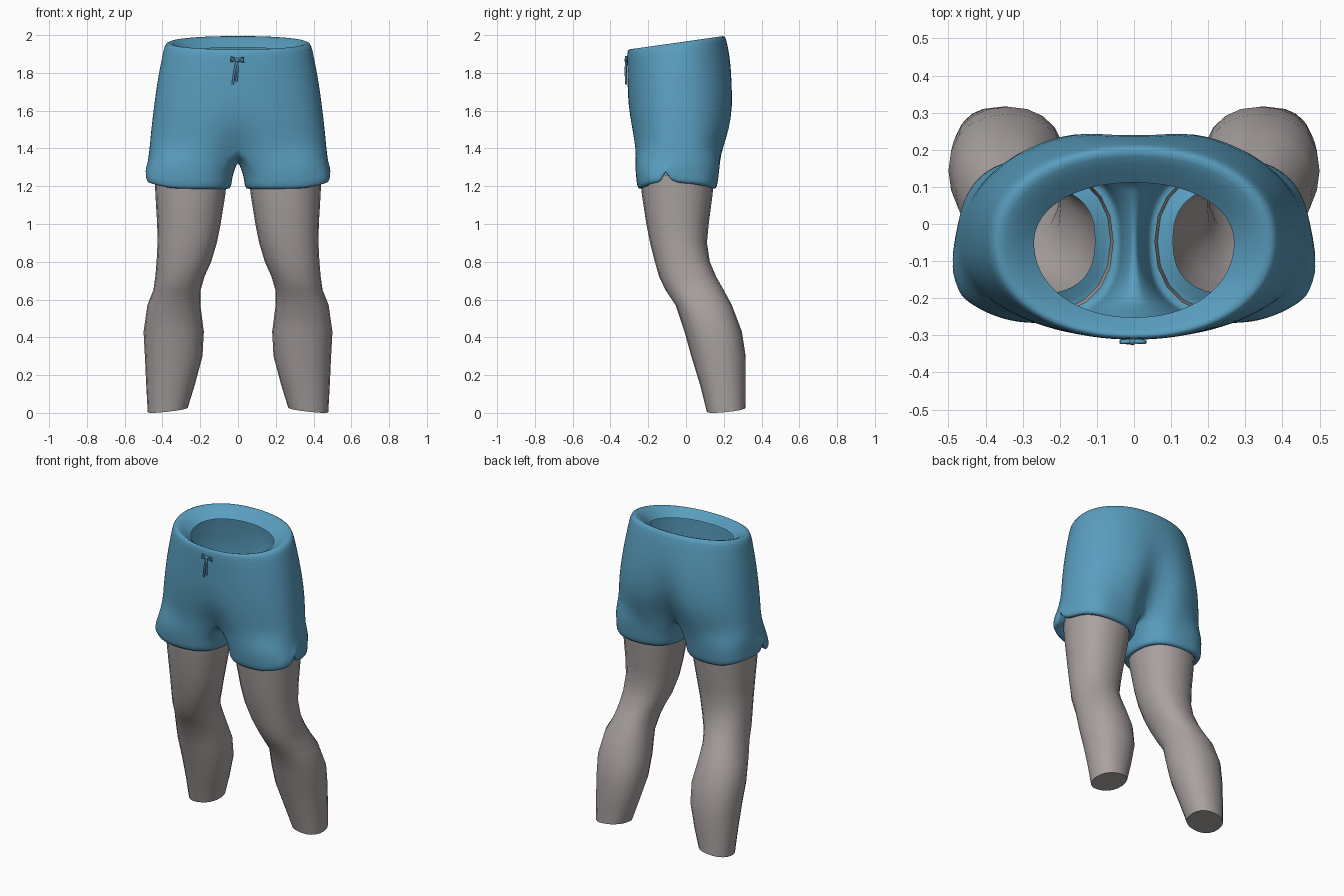
import bpy, bmesh, math
from mathutils import Vector

if "Cube" in bpy.data.objects:
    bpy.data.objects.remove(bpy.data.objects["Cube"])


def material(name, rgb):
    m = bpy.data.materials.new(name)
    m.diffuse_color = (*rgb, 1.0)
    m.use_nodes = True
    m.node_tree.nodes["Principled BSDF"].inputs["Base Color"].default_value = m.diffuse_color
    return m


BLUE = material("blue fabric", (0.10, 0.34, 0.52))
GREY = material("warm grey skin", (0.40, 0.36, 0.355))


def spow(v, p):
    return math.copysign(abs(v) ** p, v)


def bridge(bm, upper, lower, closed):
    n = len(upper)
    for j in range(n if closed else n - 1):
        k = (j + 1) % n
        bm.faces.new((upper[j], lower[j], lower[k], upper[k])).smooth = True


def finish(bm, name, mat, subdivide=0):
    mesh = bpy.data.meshes.new(name)
    bm.to_mesh(mesh)
    bm.free()
    obj = bpy.data.objects.new(name, mesh)
    bpy.context.collection.objects.link(obj)
    mesh.materials.append(mat)
    mirror = obj.modifiers.new("mirror", 'MIRROR')
    mirror.merge_threshold = 0.001
    if subdivide:
        sub = obj.modifiers.new("subdivide", 'SUBSURF')
        sub.levels = sub.render_levels = subdivide
    return obj


# ---- shorts: half torso loft that turns into one closed leg sleeve ----
H = 24            # spans from front centre to back centre
C = 11            # points along the crotch
SIDE = H // 2     # column of the side slit


def torso_ring(z, w, yf, yb, tilt, p, cf, cb):
    yc = -0.05
    pts = []
    for j in range(H + 1):
        t = math.pi * (j / H - 0.5)
        x = w * max(0.0, math.cos(t)) ** p
        if j in (0, H):
            x = 0.0
        s = spow(math.sin(t), p)
        depth, cleft = (yc - yf, cf) if s < 0 else (yb - yc, cb)
        y = yc + s * depth * (1 - cleft * math.exp(-(x / 0.09) ** 2))
        pts.append(Vector((x, y, z + tilt * s)))
    return pts


def sleeve_ring(z, x0, x1, y0, y1, rise, dip, slit):
    angles = [math.radians(-135 + 270 * j / H) for j in range(H + 1)]
    angles += [math.radians(135 + 90 * (k + 1) / (C + 1)) for k in range(C)]
    cx, cy, hw, hd = (x0 + x1) / 2, (y0 + y1) / 2, (x1 - x0) / 2, (y1 - y0) / 2
    pts = []
    for a in angles:
        c = math.cos(a)
        pts.append(Vector((cx + hw * spow(c, 0.8), cy + hd * spow(math.sin(a), 0.8),
                           z + rise * max(0, c) ** 2 - dip * max(0, -c))))
    if slit:
        # pull the columns beside the slit together and lift its middle
        for j in range(SIDE - 5, SIDE + 6):
            pts[j].y -= 0.06 * math.exp(-((j - SIDE) / 3) ** 2)
        mid = pts[SIDE]
        for d in (-1, 1):
            pts[SIDE + d].y = mid.y + d * 0.018
            pts[SIDE + d].x += 0.008
        mid.z = slit
    return pts


# z, half width, front y, back y, tilt, squareness, front cleft, back cleft
torso = [
    (1.905, 0.270, -0.252, 0.112, 0.030, 0.95, 0, 0),
    (1.945, 0.325, -0.283, 0.165, 0.034, 0.95, 0, 0),
    (1.967, 0.370, -0.303, 0.202, 0.036, 0.93, 0, 0),
    (1.945, 0.391, -0.313, 0.214, 0.034, 0.93, 0, 0),
    (1.870, 0.405, -0.312, 0.232, 0.020, 0.92, 0, 0),
    (1.760, 0.427, -0.310, 0.252, 0.0, 0.90, 0, 0.03),
    (1.620, 0.446, -0.307, 0.262, 0.0, 0.87, 0, 0.12),
    (1.500, 0.460, -0.294, 0.245, 0.0, 0.84, 0.07, 0.25),
    (1.410, 0.468, -0.280, 0.212, 0.0, 0.82, 0.28, 0.40),
]
# z, inner x, outer x, front y, back y, outer rise, inner dip, slit height
sleeve = [
    (1.325, 0.018, 0.478, -0.272, 0.182, 0.0, 0.040, 0),
    (1.250, 0.030, 0.485, -0.265, 0.172, 0.030, 0.0, 1.315),
    (1.197, 0.035, 0.489, -0.260, 0.167, 0.035, 0.0, 1.305),
    (1.178, 0.050, 0.477, -0.245, 0.150, 0.035, 0.0, 1.300),
    (1.210, 0.105, 0.430, -0.190, 0.100, 0.030, 0.0, 1.300),
]

bm = bmesh.new()
rows = [[bm.verts.new(p) for p in torso_ring(*r)] for r in torso]
for a, b in zip(rows, rows[1:]):
    bridge(bm, a, b, False)
front, back = rows[-1][0].co, rows[-1][-1].co
crotch = []
for k in range(C):
    u = (k + 1) / (C + 1)
    p = back.lerp(front, u)
    p.z -= 0.072 * math.sin(math.pi * u)
    crotch.append(bm.verts.new(p))
loops = [rows[-1] + crotch]
loops += [[bm.verts.new(p) for p in sleeve_ring(*r)] for r in sleeve]
for a, b in zip(loops, loops[1:]):
    bridge(bm, a, b, True)
finish(bm, "shorts", BLUE, 1)

# ---- legs: lofted rings from thigh to ankle ----
# z, inner x, outer x, front y, back y
leg = [
    (1.26, 0.055, 0.442, -0.245, 0.150),
    (1.15, 0.068, 0.437, -0.233, 0.140),
    (1.00, 0.092, 0.428, -0.210, 0.120),
    (0.90, 0.112, 0.426, -0.190, 0.111),
    (0.80, 0.142, 0.431, -0.165, 0.126),
    (0.72, 0.178, 0.438, -0.142, 0.160),
    (0.65, 0.198, 0.448, -0.108, 0.200),
    (0.57, 0.199, 0.480, -0.055, 0.243),
    (0.43, 0.181, 0.500, -0.008, 0.296),
    (0.30, 0.188, 0.493, 0.028, 0.316),
    (0.15, 0.228, 0.486, 0.074, 0.316),
    (0.02, 0.266, 0.478, 0.110, 0.314),
]
SIDES = 20
bm = bmesh.new()
rings = []
for i, (z, x0, x1, y0, y1) in enumerate(leg):
    ring = []
    for j in range(SIDES):
        a = math.tau * j / SIDES
        c, s = spow(math.cos(a), 0.9), spow(math.sin(a), 0.9)
        tilt = (-0.012 * c + 0.010 * s) if i == len(leg) - 1 else 0
        ring.append(bm.verts.new(((x0 + x1) / 2 + c * (x1 - x0) / 2,
                                  (y0 + y1) / 2 + s * (y1 - y0) / 2, z + tilt)))
    rings.append(ring)
lowest = min(v.co.z for v in rings[-1])
for v in rings[-1]:
    v.co.z -= lowest
for a, b in zip(rings, rings[1:]):
    bridge(bm, a, b, True)
bm.faces.new(rings[-1][::-1])
finish(bm, "legs", GREY)

# ---- drawstring: two hanging ends, two small loops and a knot ----
cords = [
    [(-0.005, -0.316, 1.87), (-0.018, -0.319, 1.81), (-0.028, -0.317, 1.74)],
    [(-0.005, -0.316, 1.87), (-0.004, -0.320, 1.81), (-0.008, -0.317, 1.755)],
    [(-0.005, -0.316, 1.87), (-0.035, -0.318, 1.885), (-0.036, -0.318, 1.862), (-0.005, -0.316, 1.865)],
    [(-0.005, -0.316, 1.87), (0.028, -0.318, 1.880), (0.030, -0.318, 1.858), (-0.005, -0.316, 1.865)],
]
curve = bpy.data.curves.new("drawstring", 'CURVE')
curve.dimensions = '3D'
curve.bevel_depth = 0.006
curve.bevel_resolution = 1
curve.use_fill_caps = True
for pts in cords:
    sp = curve.splines.new('POLY')
    sp.points.add(len(pts) - 1)
    for point, co in zip(sp.points, pts):
        point.co = (*co, 1)
curve.materials.append(BLUE)
bpy.context.collection.objects.link(bpy.data.objects.new("drawstring", curve))

bpy.ops.mesh.primitive_uv_sphere_add(segments=10, ring_count=6, radius=0.012,
                                     location=(-0.005, -0.315, 1.868))
knot = bpy.context.object
knot.name = "drawstring_knot"
knot.data.materials.append(BLUE)
bpy.ops.object.shade_smooth()
